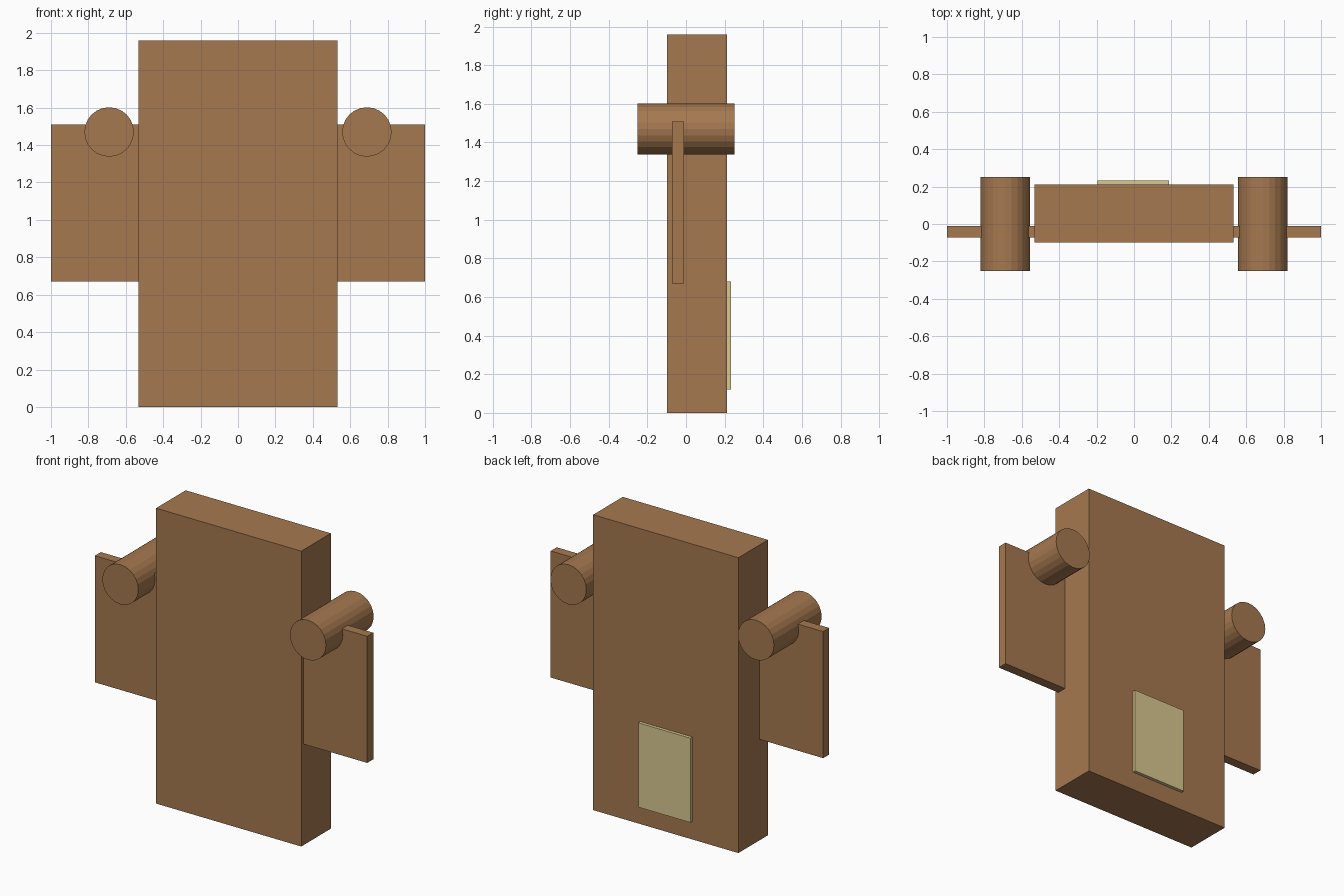
import bpy
from math import pi

if "Cube" in bpy.data.objects:
    bpy.data.objects.remove(bpy.data.objects["Cube"])


def material(name, color):
    m = bpy.data.materials.new(name)
    m.diffuse_color = (*color, 1)
    m.use_nodes = True
    m.node_tree.nodes["Principled BSDF"].inputs["Base Color"].default_value = m.diffuse_color
    return m


brown = material("brown", (0.38, 0.19, 0.08))
cream = material("cream", (0.70, 0.58, 0.28))


def box(name, lo, hi, mat):
    """Box between two opposite corners, with applied scale."""
    bpy.ops.mesh.primitive_cube_add(size=1)
    ob = bpy.context.object
    ob.name = name
    for v in ob.data.vertices:
        v.co = [(a + b) / 2 + c * (b - a) for a, b, c in zip(lo, hi, v.co)]
    ob.data.materials.append(mat)
    return ob


# Main upright slab
box("body", (-0.533, -0.098, 0), (0.533, 0.212, 1.96), brown)

# Thin plate low on the back
box("back_plate", (-0.195, 0.212, 0.12), (0.187, 0.233, 0.68), cream)

# Side panels and the round bars running through them
for side, s in (("left", -1), ("right", 1)):
    x0, x1 = sorted((s * 0.533, s * 1.0))
    box(side + "_side_panel", (x0, -0.073, 0.67), (x1, -0.01, 1.51), brown)
    bpy.ops.mesh.primitive_cylinder_add(
        vertices=24, radius=0.132, depth=0.5,
        location=(s * 0.689, 0, 1.47), rotation=(pi / 2, 0, 0))
    bar = bpy.context.object
    bar.name = side + "_bar"
    bar.data.materials.append(brown)
